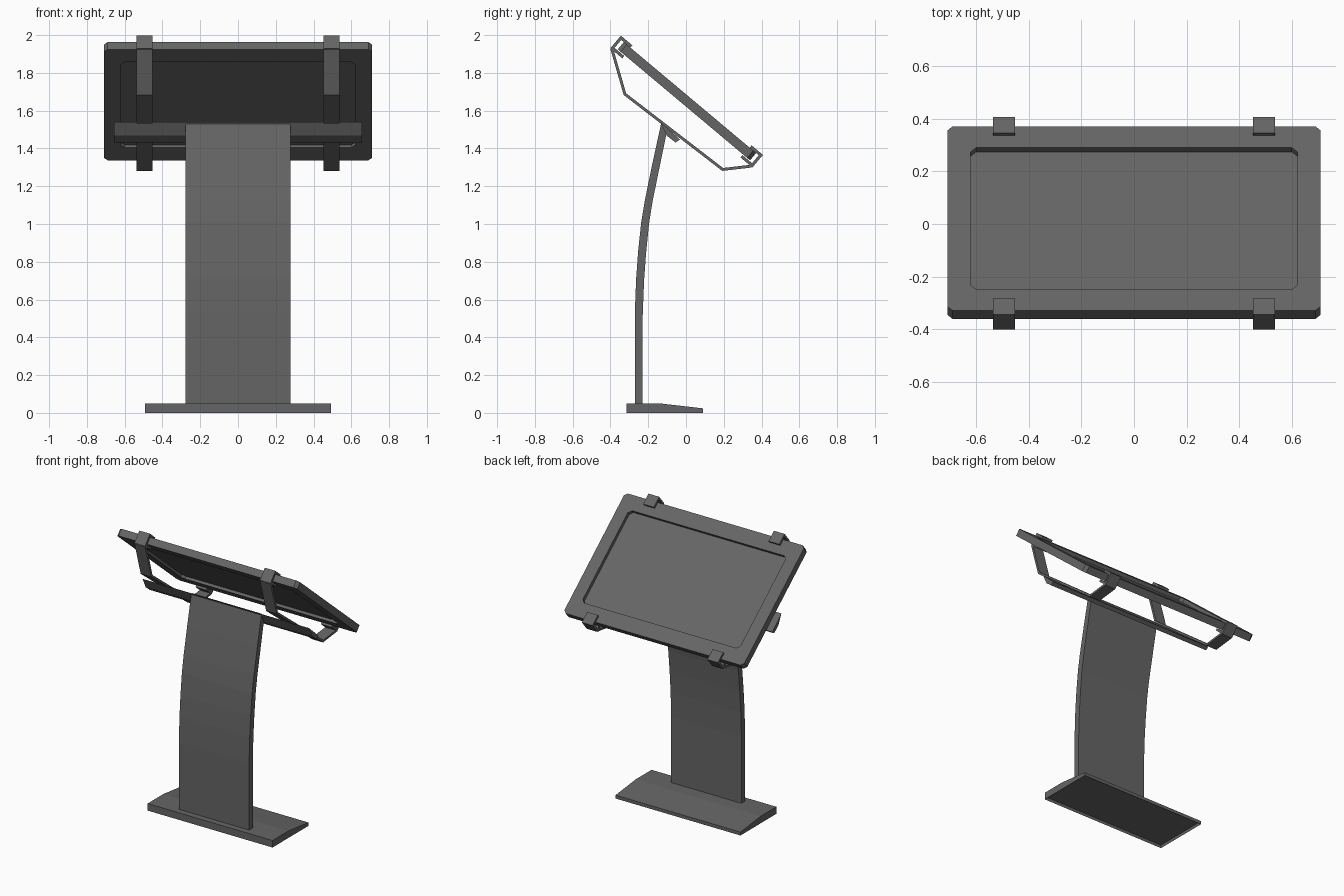
import bpy, bmesh, math
from mathutils import Vector

if "Cube" in bpy.data.objects:
    bpy.data.objects.remove(bpy.data.objects["Cube"])

grey = bpy.data.materials.new("dark_grey_metal")
grey.diffuse_color = (0.13, 0.13, 0.13, 1)
grey.use_nodes = True
grey.node_tree.nodes["Principled BSDF"].inputs["Base Color"].default_value = grey.diffuse_color

TILT = math.radians(40)
C, S = math.cos(TILT), math.sin(TILT)
CY, CZ = 0.005, 1.65            # centre of the tilted display


def tilted(u, n):
    """Display coordinates (along slope, out of screen) to (y, z)."""
    return (CY + u * C + n * S, CZ - u * S + n * C)


def loft(name, loops):
    """Skin a list of equal-length closed loops and cap both ends."""
    bm = bmesh.new()
    rings = [[bm.verts.new(p) for p in loop] for loop in loops]
    for a, b in zip(rings, rings[1:]):
        for i in range(len(a)):
            j = (i + 1) % len(a)
            bm.faces.new((a[i], a[j], b[j], b[i]))
    bm.faces.new(rings[0][::-1])
    bm.faces.new(rings[-1])
    bmesh.ops.recalc_face_normals(bm, faces=bm.faces)
    me = bpy.data.meshes.new(name)
    bm.to_mesh(me)
    bm.free()
    me.materials.append(grey)
    ob = bpy.data.objects.new(name, me)
    bpy.context.collection.objects.link(ob)
    return ob


def extrude_x(name, profile, x0, x1):
    """Extrude a (y, z) profile along x."""
    return loft(name, [[(x, y, z) for y, z in profile] for x in (x0, x1)])


def ribbon(path, t):
    """Outline of an open path, thickened to its left side with mitred joints."""
    pts = [Vector(p) for p in path]
    dirs = [(b - a).normalized() for a, b in zip(pts, pts[1:])]
    side = []
    for i, p in enumerate(pts):
        d0, d1 = dirs[max(i - 1, 0)], dirs[min(i, len(dirs) - 1)]
        n0, n1 = Vector((-d0.y, d0.x)), Vector((-d1.y, d1.x))
        m = (n0 + n1).normalized()
        side.append(p + m * (t / m.dot(n0)))
    return [tuple(p) for p in pts] + [tuple(p) for p in reversed(side)]


def panel_ring(hx, hu, c, n):
    """Rectangle with cut corners in the display plane."""
    pts = [(hx, hu - c), (hx - c, hu), (c - hx, hu), (-hx, hu - c),
           (-hx, c - hu), (c - hx, -hu), (hx - c, -hu), (hx, c - hu)]
    return [(x, *tilted(u, n)) for x, u in pts]


# Display: frame with a recessed screen in front and a recessed back
loft("display_panel", [
    panel_ring(0.622, 0.352, 0.022, 0.000),
    panel_ring(0.622, 0.352, 0.022, 0.025),
    panel_ring(0.710, 0.457, 0.020, 0.025),
    panel_ring(0.710, 0.457, 0.020, -0.025),
    panel_ring(0.622, 0.352, 0.022, -0.025),
    panel_ring(0.622, 0.352, 0.022, -0.006),
])

# Bent straps with hooks gripping the display edges
hook_top = [tilted(*p) for p in ((-0.408, -0.046), (-0.491, -0.046),
                                 (-0.491, 0.041), (-0.412, 0.041))]
hook_low = [tilted(*p) for p in ((0.412, 0.041), (0.491, 0.041),
                                 (0.491, -0.046), (0.408, -0.046))]
brace = [(-0.400, 1.925), (-0.330, 1.683), (0.192, 1.281), (0.347, 1.299)]
for side, x in (("left", -0.495), ("right", 0.495)):
    x0, x1 = x - 0.042, x + 0.042
    extrude_x(side + "_upper_hook", ribbon(hook_top, -0.016), x0, x1)
    extrude_x(side + "_lower_hook", ribbon(hook_low, -0.016), x0, x1)
    extrude_x(side + "_strap", ribbon(brace, 0.015), x0, x1)

# Cross bar carrying the straps
extrude_x("cross_bar", [(-0.137, 1.541), (-0.102, 1.468),
                        (-0.055, 1.431), (-0.032, 1.448)], -0.657, 0.657)

# Curved column
column = [(-0.229, 0.03), (-0.229, 0.52), (-0.222, 0.70), (-0.211, 0.85),
          (-0.196, 1.00), (-0.177, 1.12), (-0.138, 1.31), (-0.100, 1.495),
          (-0.130, 1.54), (-0.178, 1.32), (-0.217, 1.13), (-0.237, 1.01),
          (-0.253, 0.86), (-0.264, 0.71), (-0.271, 0.53), (-0.271, 0.03)]
extrude_x("column", column, -0.277, 0.277)

# Foot plate sloping down to one side, hollowed underneath
foot = extrude_x("foot_plate", [(-0.315, 0), (0.09, 0), (0.09, 0.024),
                                (-0.137, 0.05), (-0.315, 0.05)], -0.493, 0.493)
bm = bmesh.new()
bm.from_mesh(foot.data)
bm.normal_update()
under = [f for f in bm.faces if f.normal.z < -0.9]
bmesh.ops.inset_region(bm, faces=under, thickness=0.008)
bmesh.ops.translate(bm, verts=under[0].verts, vec=(0, 0, 0.018))
bm.to_mesh(foot.data)
bm.free()
